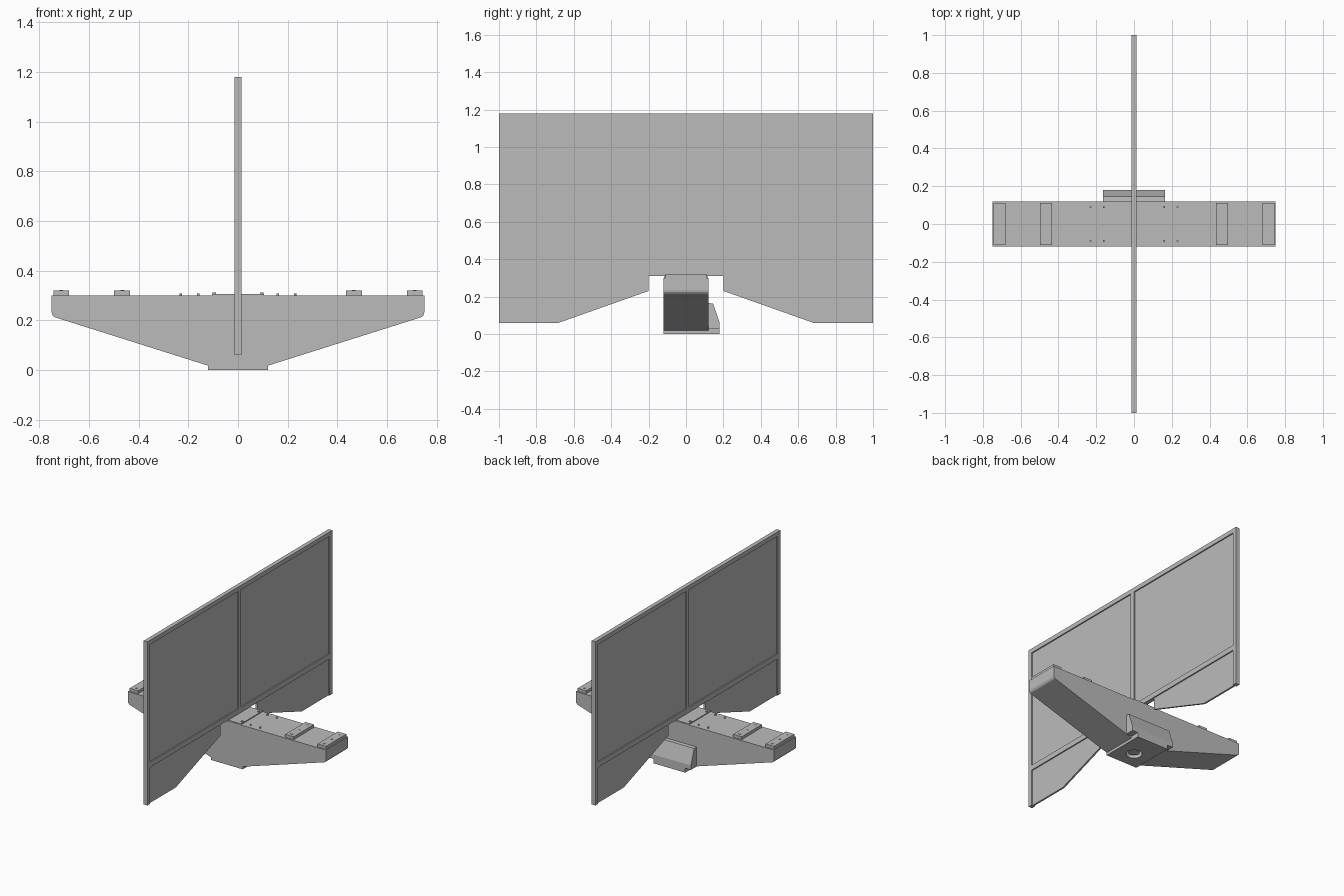
import bpy, bmesh
from mathutils import Matrix, Vector

cube = bpy.data.objects.get("Cube")
if cube:
    bpy.data.objects.remove(cube, do_unlink=True)

grey = bpy.data.materials.new("plain grey")
grey.use_nodes = True
colour = (0.5, 0.5, 0.5, 1)
grey.diffuse_color = colour
grey.node_tree.nodes["Principled BSDF"].inputs["Base Color"].default_value = colour


def finish(name, bm):
    bmesh.ops.recalc_face_normals(bm, faces=bm.faces[:])
    mesh = bpy.data.meshes.new(name)
    bm.to_mesh(mesh)
    bm.free()
    mesh.materials.append(grey)
    obj = bpy.data.objects.new(name, mesh)
    bpy.context.collection.objects.link(obj)
    return obj


def box(name, low, high):
    low, high = Vector(low), Vector(high)
    bm = bmesh.new()
    place = Matrix.Translation((low + high) / 2) @ Matrix.Diagonal((*(high - low), 1))
    bmesh.ops.create_cube(bm, size=1, matrix=place)
    return finish(name, bm)


def prism(name, profile, start, end, axis):
    """Extrude a closed profile along x or y; the profile holds the other axis and z."""
    bm = bmesh.new()
    place = (lambda p: (start, *p)) if axis == "x" else (lambda p: (p[0], start, p[1]))
    face = bm.faces.new([bm.verts.new(place(p)) for p in profile])
    new = bmesh.ops.extrude_face_region(bm, geom=[face])["geom"]
    shift = (end - start, 0, 0) if axis == "x" else (0, end - start, 0)
    bmesh.ops.translate(bm, vec=shift, verts=[g for g in new if isinstance(g, bmesh.types.BMVert)])
    return finish(name, bm)


def disc(name, x, y, low, high, radius, sides=12):
    bm = bmesh.new()
    bmesh.ops.create_cone(bm, cap_ends=True, segments=sides, radius1=radius, radius2=radius,
                          depth=high - low, matrix=Matrix.Translation((x, y, (low + high) / 2)))
    return finish(name, bm)


def cut(target, cutter):
    cutter.hide_render = True
    cutter.hide_viewport = True
    mod = target.modifiers.new("cut", "BOOLEAN")
    mod.object = cutter
    mod.solver = "EXACT"


# Tapered cross beam with rounded lower ends
half = [(0.12, 0.018), (0.725, 0.209), (0.74, 0.214), (0.748, 0.224), (0.75, 0.235), (0.75, 0.3)]
beam = prism("cross_beam", half + [(-x, z) for x, z in reversed(half)], -0.12, 0.12, "y")

# Foot plate with a round socket in its underside
foot = box("foot_plate", (-0.12, -0.12, 0), (0.12, 0.18, 0.03))
socket = disc("socket_cutter", 0, 0, -0.05, 0.06, 0.05, 32)
cut(foot, socket)
cut(beam, socket)
disc("socket_pin", 0, 0, 0.012, 0.062, 0.035, 32)

# Sloping housing behind the beam
prism("rear_housing", [(0.118, 0.03), (0.18, 0.03), (0.18, 0.06), (0.145, 0.163), (0.118, 0.165)],
      -0.163, 0.163, "x")

# Mounting plate, cross blocks and their bolts
box("mounting_plate", (-0.105, -0.118, 0.298), (0.105, 0.118, 0.306))
for side, label in ((1, "left"), (-1, "right")):
    for x, place in ((0.466, "inner"), (0.711, "outer")):
        cx = side * x
        box(f"{label}_{place}_block", (cx - 0.032, -0.11, 0.298), (cx + 0.032, 0.11, 0.32))
        for y in (-0.083, 0, 0.083):
            disc(f"{label}_{place}_block_bolt", cx, y, 0.318, 0.322, 0.007)
    for y in (-0.09, 0.09):
        disc(f"{label}_plate_bolt", side * 0.095, y, 0.3, 0.313, 0.007)
        for x in (0.16, 0.23):
            disc(f"{label}_beam_bolt", side * x, y, 0.298, 0.309, 0.005)

# Upright panel and its frame
F = 0.014
box("panel_sheet", (-0.006, -0.975, 0.32), (0.006, 0.975, 1.16))
box("top_rail", (-F, -0.97, 1.15), (F, 0.97, 1.18))
box("lower_rail", (-F, -0.97, 0.31), (F, 0.97, 0.345))
box("middle_post", (-F, -0.015, 0.345), (F, 0.015, 1.15))
for side, label in ((1, "back"), (-1, "front")):
    ends = sorted((side * 0.97, side))
    box(f"{label}_post", (-F, ends[0], 0.06), (F, ends[1], 1.18))
    skirt = [(0.2, 0.32), (0.2, 0.23), (0.68, 0.06), (0.975, 0.06), (0.975, 0.32)]
    prism(f"{label}_skirt", [(side * y, z) for y, z in skirt], -0.006, 0.006, "x")
